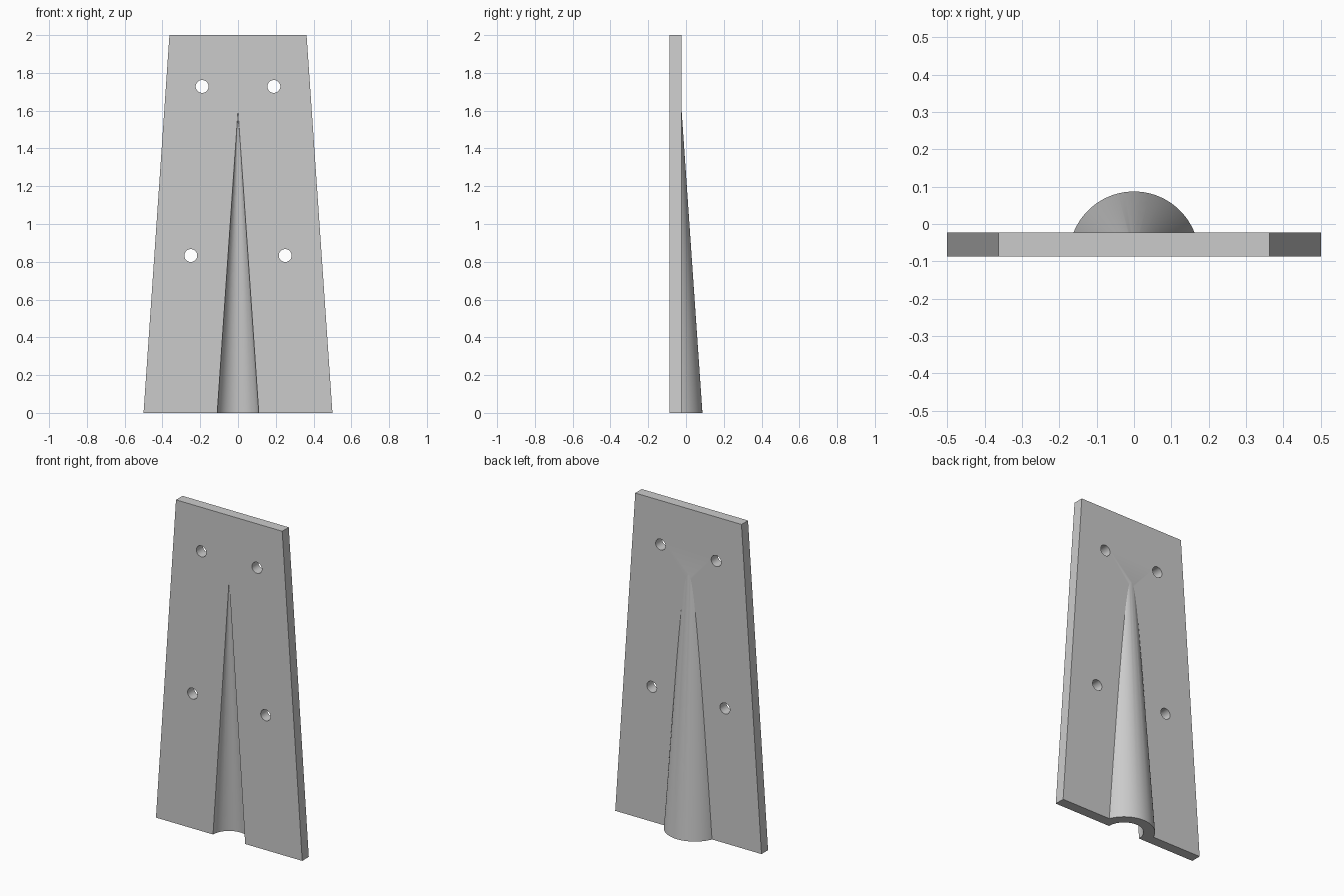
import bpy, bmesh
from math import sin, cos, pi, radians

if "Cube" in bpy.data.objects:
    bpy.data.objects.remove(bpy.data.objects["Cube"])

FRONT, BACK = -0.087, -0.023
THICK = BACK - FRONT
GROOVE_R, TIP_Z = 0.11, 1.6

grey = bpy.data.materials.new("plain grey")
grey.use_nodes = True
grey.diffuse_color = (0.6, 0.6, 0.6, 1)
grey.node_tree.nodes["Principled BSDF"].inputs["Base Color"].default_value = (0.6, 0.6, 0.6, 1)


def loft(name, ring_a, ring_b):
    """Closed solid between two rings with equal point counts."""
    bm = bmesh.new()
    a = [bm.verts.new(p) for p in ring_a]
    b = [bm.verts.new(p) for p in ring_b]
    bm.faces.new(a)
    bm.faces.new(b)
    for i in range(len(a)):
        j = (i + 1) % len(a)
        bm.faces.new((a[i], a[j], b[j], b[i]))
    bmesh.ops.recalc_face_normals(bm, faces=bm.faces)
    mesh = bpy.data.meshes.new(name)
    bm.to_mesh(mesh)
    bm.free()
    mesh.materials.append(grey)
    obj = bpy.data.objects.new(name, mesh)
    bpy.context.collection.objects.link(obj)
    return obj


def arc(radius, z, start, end, steps):
    """Horizontal arc centred on the front face."""
    angles = [start + (end - start) * i / steps for i in range(steps + 1)]
    return [(radius * cos(t), FRONT + radius * sin(t), z) for t in angles]


def combine(target, other, operation):
    mod = target.modifiers.new(operation.lower(), 'BOOLEAN')
    mod.operation, mod.object, mod.solver = operation, other, 'EXACT'
    bpy.context.view_layer.objects.active = target
    bpy.ops.object.modifier_apply(modifier=mod.name)
    bpy.data.objects.remove(other)


# Tapered plate
plate = loft("tapered_plate",
             [(-0.5, FRONT, 0), (0.5, FRONT, 0), (0.5, BACK, 0), (-0.5, BACK, 0)],
             [(-0.363, FRONT, 2), (0.363, FRONT, 2), (0.363, BACK, 2), (-0.363, BACK, 2)])

# Half-cone bulge on the back, a constant wall thickness outside the groove
lean = radians(10)
bulge = loft("bulge",
             arc(GROOVE_R + THICK, 0, lean, pi - lean, 56),
             arc(THICK + 0.0005, TIP_Z - 0.01, lean, pi - lean, 56))
combine(plate, bulge, 'UNION')

# Conical groove in the front, open at the bottom
low = -0.1
groove = loft("groove_cutter",
              arc(GROOVE_R * (1 - low / TIP_Z), low, 0, 2 * pi * 63 / 64, 63),
              arc(0.0003, TIP_Z, 0, 2 * pi * 63 / 64, 63))
combine(plate, groove, 'DIFFERENCE')

# Four round screw holes
for x, z in ((0.19, 1.728), (0.25, 0.833)):
    for side in (-1, 1):
        bpy.ops.mesh.primitive_cylinder_add(vertices=40, radius=0.034, depth=0.4,
                                            location=(side * x, FRONT, z),
                                            rotation=(pi / 2, 0, 0))
        cutter = bpy.context.object
        cutter.data.materials.append(grey)
        combine(plate, cutter, 'DIFFERENCE')

# Smooth curved walls, crisp edges
bpy.ops.object.select_all(action='DESELECT')
plate.select_set(True)
bpy.context.view_layer.objects.active = plate
bpy.ops.object.shade_smooth_by_angle(angle=radians(12))
